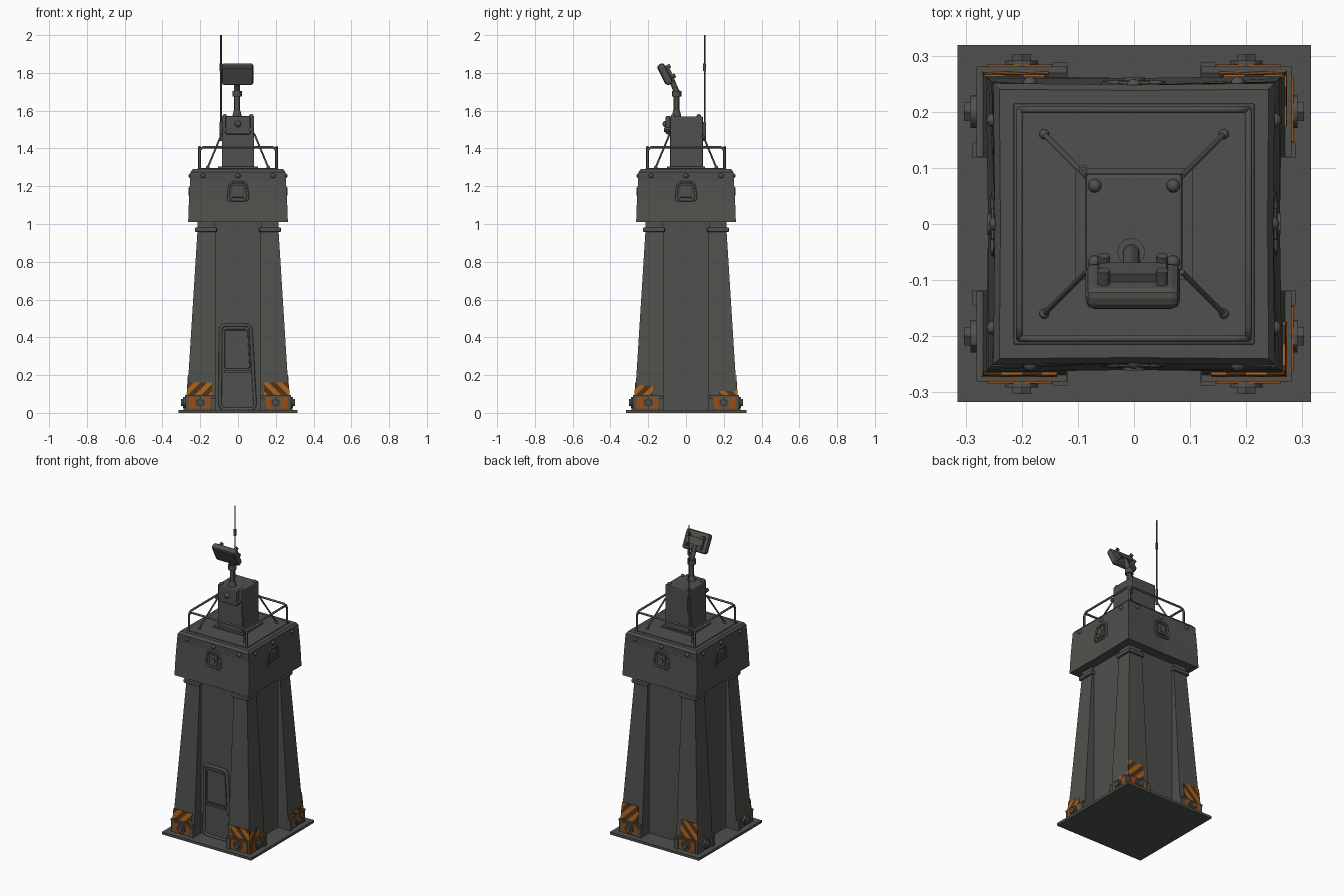
import bpy, bmesh, math
from mathutils import Vector, Matrix

if "Cube" in bpy.data.objects:
    bpy.data.objects.remove(bpy.data.objects["Cube"])


def material(name, rgb):
    m = bpy.data.materials.new(name)
    m.use_nodes = True
    m.diffuse_color = (*rgb, 1)
    m.node_tree.nodes["Principled BSDF"].inputs["Base Color"].default_value = (*rgb, 1)
    return m


GREY = material("painted grey", (0.08, 0.08, 0.074))
DARK = material("dark grey", (0.06, 0.06, 0.056))
ORANGE = material("hazard orange", (0.42, 0.125, 0.011))
RUST = material("worn orange", (0.31, 0.08, 0.009))
BROWN = material("hazard brown", (0.085, 0.03, 0.009))


def finish(name, bm, mats, matrix=None, smooth=False, bevel=0):
    if matrix:
        bm.transform(matrix)
    bmesh.ops.recalc_face_normals(bm, faces=bm.faces)
    mesh = bpy.data.meshes.new(name)
    bm.to_mesh(mesh)
    bm.free()
    for m in mats:
        mesh.materials.append(m)
    ob = bpy.data.objects.new(name, mesh)
    bpy.context.collection.objects.link(ob)
    if bevel:
        mod = ob.modifiers.new("Bevel", "BEVEL")
        mod.width, mod.segments = bevel, 2
    if smooth:
        bpy.ops.object.select_all(action="DESELECT")
        ob.select_set(True)
        bpy.context.view_layer.objects.active = ob
        bpy.ops.object.shade_smooth_by_angle()


def loft(name, rings, mat, matrix=None, bevel=0):
    """Skin closed rings of points and cap both ends."""
    bm = bmesh.new()
    loops = [[bm.verts.new(p) for p in ring] for ring in rings]
    n = len(loops[0])
    for a, b in zip(loops, loops[1:]):
        for i in range(n):
            j = (i + 1) % n
            bm.faces.new((a[i], a[j], b[j], b[i]))
    bm.faces.new(loops[0])
    bm.faces.new(loops[-1])
    finish(name, bm, [mat], matrix, bevel=bevel)


def rect(x0, x1, y0, y1, z):
    return [(x0, y0, z), (x1, y0, z), (x1, y1, z), (x0, y1, z)]


def box(name, x, y, z, mat, matrix=None, bevel=0):
    loft(name, [rect(*x, *y, z[0]), rect(*x, *y, z[1])], mat, matrix, bevel)


def rod(name, a, b, r, mat, matrix=None, r2=None, sides=12):
    a, b = Vector(a), Vector(b)
    d = b - a
    bm = bmesh.new()
    bmesh.ops.create_cone(bm, cap_ends=True, segments=sides, radius1=r,
                          radius2=r if r2 is None else r2, depth=d.length)
    m = Matrix.Translation((a + b) / 2) @ d.to_track_quat("Z", "Y").to_matrix().to_4x4()
    finish(name, bm, [mat], (matrix @ m) if matrix else m, True)


def ball(name, p, r, mat, matrix=None):
    bm = bmesh.new()
    bmesh.ops.create_uvsphere(bm, u_segments=12, v_segments=8, radius=r)
    m = Matrix.Translation(p)
    finish(name, bm, [mat], (matrix @ m) if matrix else m, True)


def tube(name, points, r, mat, closed=True, matrix=None):
    cu = bpy.data.curves.new(name, "CURVE")
    cu.dimensions, cu.bevel_depth, cu.bevel_resolution = "3D", r, 2
    sp = cu.splines.new("POLY")
    sp.points.add(len(points) - 1)
    for q, p in zip(sp.points, points):
        q.co = (*(matrix @ Vector(p) if matrix else p), 1)
    sp.use_cyclic_u = closed
    cu.materials.append(mat)
    ob = bpy.data.objects.new(name, cu)
    bpy.context.collection.objects.link(ob)


def rounded(corners, r):
    """Cut each corner of a closed outline into a short arc."""
    out = []
    for i, c in enumerate(corners):
        c = Vector(c)
        a = c + (Vector(corners[i - 1]) - c).normalized() * r
        b = c + (Vector(corners[(i + 1) % len(corners)]) - c).normalized() * r
        out += [(a * (1 - t) ** 2 + c * 2 * t * (1 - t) + b * t * t) for t in (0, .33, .67, 1)]
    return out


def leg_face(z):
    return 0.275 - 0.0625 * z


def striped_plate(x0, z0, z1, matrix):
    """Thin hazard plate on the sloping leg face, cut by diagonals."""
    bm = bmesh.new()
    low, high = [[bm.verts.new(p) for p in rect(x0, leg_face(z) + .003, -leg_face(z) - .004,
                                                -leg_face(z) + .003, z)] for z in (z0, z1)]
    for i in range(4):
        j = (i + 1) % 4
        bm.faces.new((low[i], low[j], high[j], high[i]))
    bm.faces.new(low)
    bm.faces.new(high)
    step = 0.036
    for k in range(1, 16):
        bmesh.ops.bisect_plane(bm, geom=bm.verts[:] + bm.edges[:] + bm.faces[:],
                               plane_co=(k * step, 0, 0), plane_no=(1, 0, 1))
    for f in bm.faces:
        c = f.calc_center_median()
        f.material_index = int((c.x + c.z) / step) % 2
    finish("hazard_stripes", bm, [ORANGE, BROWN], matrix)


# Ground plate and central shaft
box("base_plate", (-.315, .315), (-.317, .319), (0, .016), GREY)
box("shaft", (-.2, .2), (-.2, .2), (.015, 1.03), GREY)

# Tapered corner legs with collars
for sx in (-1, 1):
    for sy in (-1, 1):
        m = Matrix.Diagonal((sx, sy, 1, 1))
        loft("corner_leg", [rect(.12, leg_face(z), .12, leg_face(z), z) for z in (.015, .97)], GREY, m)
        box("leg_collar", (.112, .227), (.112, .227), (.958, .982), GREY, m, .004)
        box("leg_neck", (.122, .214), (.122, .214), (.98, 1.02), GREY, m)
        # Braces from the roof to the turret
        rod("turret_brace", (.16, .16, 1.3), (.085, .085, 1.48), .005, GREY, m)
        ball("brace_foot", (.16, .16, 1.3), .009, GREY, m)
        ball("turret_bolt", (.07, .068, 1.57), .012, GREY, m)

# Hazard paint per side: front, +x, back; the -x side is plain.
# Each entry gives the plate's inner edge and its two heights.
hazard = {0: (.137, .16, .16), 1: (.175, .115, .145), 2: (.152, .2, .2)}

# Feet, windows, bolts and rails on the four sides
for k in range(4):
    turn = Matrix.Rotation(k * math.pi / 2, 4, "Z")
    for s in (-1, 1):
        m = turn @ Matrix.Diagonal((s, 1, 1, 1))
        if k in hazard:
            inner, right_top, left_top = hazard[k]
            striped_plate(inner, .095, right_top if s > 0 else left_top, m)
            box("hazard_panel", (.146, .262), (-.284, -.277), (.022, .083), RUST, m)
        box("foot_bracket", (.13, .278), (-.279, -.25), (.016, .085), GREY, m)
        box("bracket_cap", (.12, .281), (-.281, -.25), (.085, .095), GREY, m)
        box("bracket_block", (.118, .145), (-.288, -.25), (.016, .08), GREY, m)
        rod("foot_washer", (.2, -.27, .055), (.2, -.291, .055), .029, GREY, m)
        rod("foot_bolt", (.2, -.28, .055), (.2, -.303, .055), .019, GREY, m, sides=6)
        ball("head_bolt", (.185, -.25, 1.255), .013, GREY, m)
    ball("head_bolt", (0, -.246, 1.255), .013, GREY, turn)
    outline = [(-.042, -.244, 1.222), (.042, -.244, 1.222), (.056, -.25, 1.125), (-.056, -.25, 1.125)]
    frame = rounded(outline, .022)
    tube("window_frame", frame, .006, GREY, True, turn)
    loft("window_pane", [frame, [p + Vector((0, .02, 0)) for p in frame]], DARK, turn)
    box("window_lamp", (-.03, .03), (-.256, -.235), (1.14, 1.205), GREY, turn, .006)
    rod("window_lens", (0, -.25, 1.172), (0, -.261, 1.172), .02, GREY, turn)
    # Bent guard rail with its two posts
    bend = [(.203, 1.28), (.203, 1.385), (.197, 1.4), (.18, 1.407)]
    half = [(x, -.204, z) for x, z in bend]
    tube("guard_rail", half + [(-x, y, z) for x, y, z in reversed(half)], .0065, GREY, False, turn)

# Head block, pinched at the window in the middle of each side
rings = []
for z, corner, mid in ((1.01, .264, .26), (1.12, .26, .246), (1.225, .254, .24), (1.275, .251, .248),
                       (1.29, .24, .238)):
    rings.append([(-corner, -corner, z), (0, -mid, z), (corner, -corner, z), (mid, 0, z),
                  (corner, corner, z), (0, mid, z), (-corner, corner, z), (-mid, 0, z)])
loft("head_block", rings, GREY)
box("roof_panel", (-.215, .215), (-.215, .215), (1.285, 1.296), GREY, bevel=.004)

# Front door
door = [(-.095, -.206, .02), (-.092, -.206, .465), (.066, -.206, .465), (.092, -.206, .02)]
tube("door_frame", rounded(door, .03), .009, GREY)
loft("door_panel", [[Vector(p) + Vector((0, d, 0)) for p in door] for d in (-.001, .01)], GREY)
inset = [(-.072, -.208, .235), (-.072, -.208, .44), (.052, -.208, .44), (.064, -.208, .235)]
tube("door_inset", rounded(inset, .015), .003, GREY)
box("door_handle", (-.075, .065), (-.216, -.2), (.215, .227), GREY)

# Turret
box("turret_base", (-.105, .105), (-.1, .1), (1.29, 1.305), GREY)
box("turret", (-.086, .086), (-.084, .09), (1.3, 1.57), GREY, bevel=.006)
box("turret_device", (-.066, .066), (-.108, -.08), (1.475, 1.572), GREY, bevel=.008)
ball("device_dome", (0, -.107, 1.53), .017, GREY)
for x in (-.07, .07):
    rod("device_knob", (x, -.085, 1.5), (x, -.116, 1.5), .012, GREY)

# Lamp mast and tilted lamp
rod("mast_foot", (-.005, -.05, 1.565), (-.005, -.05, 1.6), .026, GREY, r2=.018)
rod("mast", (-.005, -.05, 1.59), (-.005, -.05, 1.71), .015, GREY)
rod("mast_collar", (-.005, -.05, 1.675), (-.005, -.05, 1.705), .025, GREY)
rod("mast_arm", (-.005, -.05, 1.7), (-.005, -.085, 1.785), .015, GREY)
tilt = Matrix.Translation((-.002, -.111, 1.793)) @ Matrix.Rotation(math.radians(27), 4, "X")
box("lamp_housing", (-.084, .084), (-.02, .02), (-.06, .06), GREY, tilt, .014)
box("lamp_glass", (-.07, .07), (-.022, -.016), (-.046, .046), GREY, tilt)
box("lamp_bracket", (-.06, .06), (.018, .036), (-.022, .022), GREY, tilt)
for x in (-.052, .052):
    for z in (-.03, .028):
        rod("lamp_knob", (x, .016, z), (x, .046, z), .011, GREY, tilt)

# Whip antenna
rod("antenna_base", (-.09, .098, 1.44), (-.09, .098, 1.54), .008, GREY)
rod("antenna", (-.09, .098, 1.5), (-.09, .098, 2), .004, GREY)
rod("antenna_coil", (-.09, .098, 1.81), (-.09, .098, 1.85), .008, GREY)
